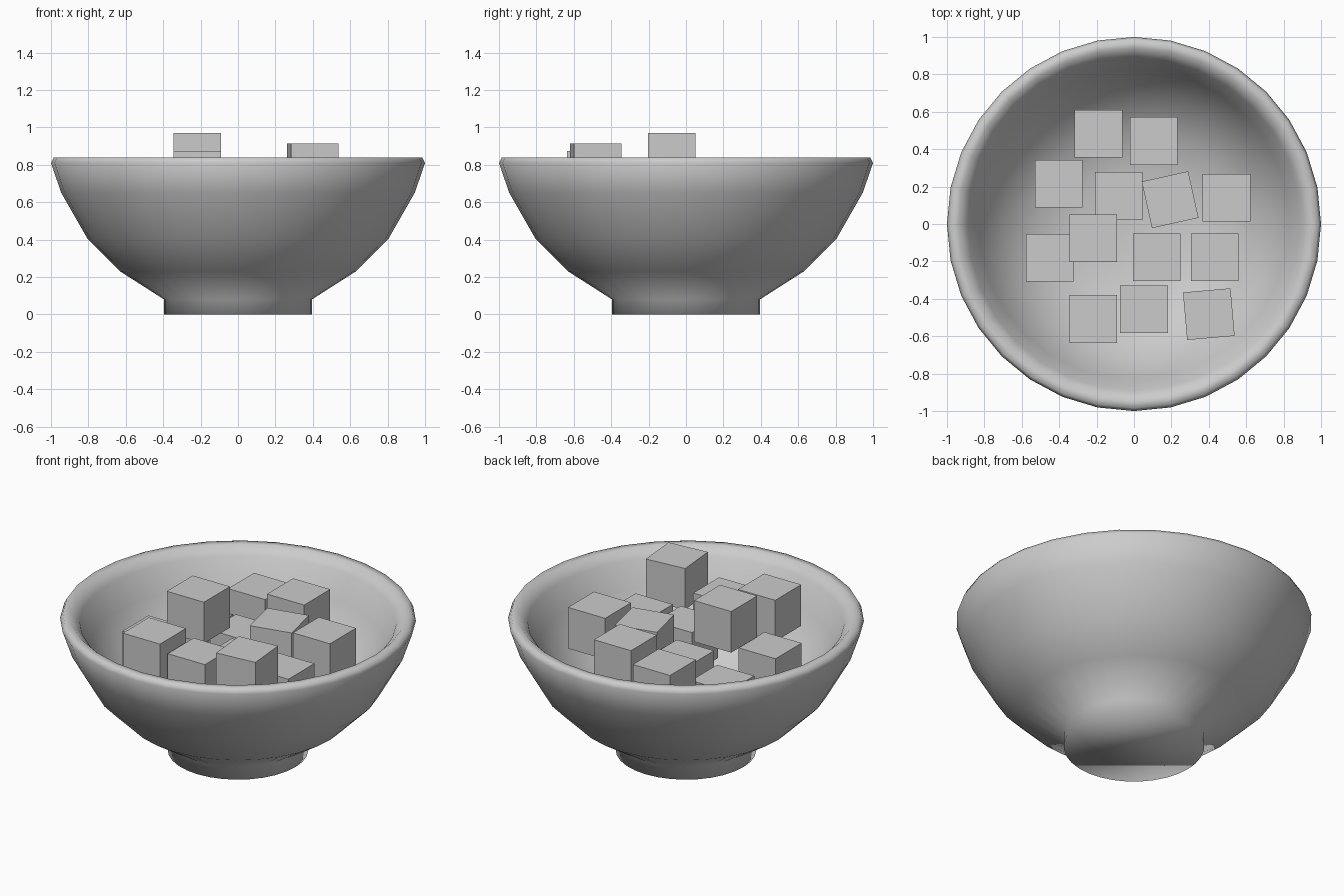
import bpy, bmesh
from math import cos, sin, tau, radians

if "Cube" in bpy.data.objects:
    bpy.data.objects.remove(bpy.data.objects["Cube"])

SIDES = 32

# (radius, height): foot, outer wall, rim, inner wall, inner floor
PROFILE = [(0.395, 0.0), (0.395, 0.08), (0.63, 0.23), (0.805, 0.405),
           (0.945, 0.65), (1.0, 0.81), (0.985, 0.84), (0.94, 0.84),
           (0.89, 0.79), (0.83, 0.64), (0.70, 0.44), (0.52, 0.31),
           (0.30, 0.24)]


def finish(name, bm, smooth=False):
    bmesh.ops.recalc_face_normals(bm, faces=bm.faces[:])
    for f in bm.faces:
        f.smooth = smooth
    mesh = bpy.data.meshes.new(name)
    bm.to_mesh(mesh)
    bm.free()
    obj = bpy.data.objects.new(name, mesh)
    bpy.context.collection.objects.link(obj)
    return obj


# Bowl: turned profile with closed foot and floor
bm = bmesh.new()
rings = [[bm.verts.new((r * cos(tau * i / SIDES), r * sin(tau * i / SIDES), z))
          for i in range(SIDES)] for r, z in PROFILE]
for a, b in zip(rings, rings[1:]):
    for i in range(SIDES):
        j = (i + 1) % SIDES
        bm.faces.new((a[i], a[j], b[j], b[i]))
bm.faces.new(rings[0])
bm.faces.new(rings[-1])
finish("bowl", bm, smooth=True)

# Cubes: centre x, centre y, top height, turn in degrees
CUBE = 0.255
CUBES = [(-0.19, 0.483, 0.78, 0), (0.105, 0.444, 0.84, 0),
         (-0.402, 0.215, 0.635, 0), (-0.081, 0.15, 0.68, 0),
         (0.193, 0.13, 0.805, 12.5), (0.495, 0.14, 0.82, 0),
         (-0.45, -0.18, 0.70, 0), (-0.218, -0.077, 0.97, 0),
         (0.122, -0.178, 0.71, 0), (0.432, -0.178, 0.705, 0),
         (-0.218, -0.508, 0.875, 0), (0.053, -0.455, 0.80, 0),
         (0.40, -0.482, 0.915, 5)]
for n, (x, y, top, turn) in enumerate(CUBES, 1):
    bm = bmesh.new()
    bmesh.ops.create_cube(bm, size=CUBE)
    cube = finish(f"cube_{n:02d}", bm)
    cube.location = (x, y, top - CUBE / 2)
    cube.rotation_euler.z = radians(turn)
